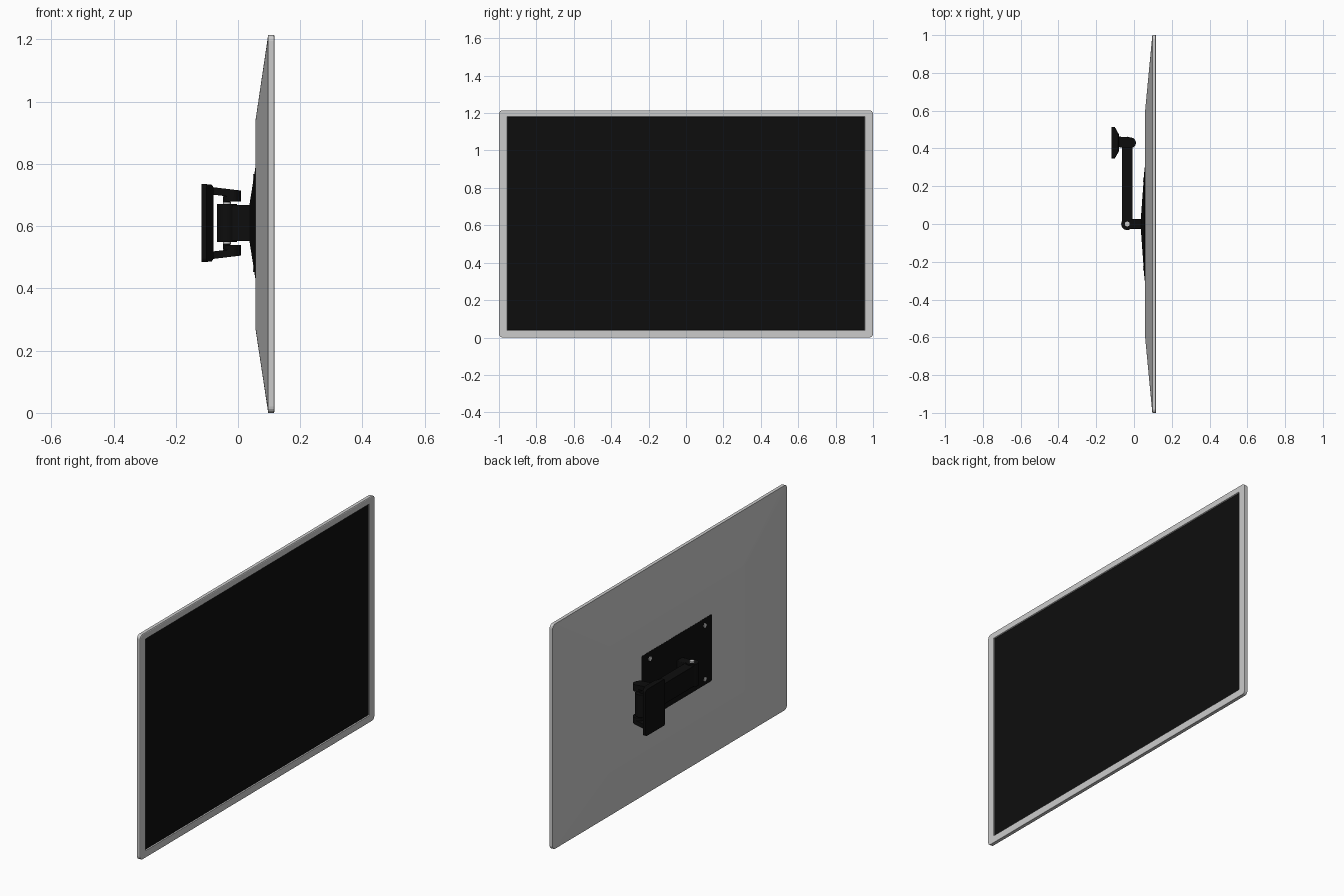
import bpy, bmesh, math
from mathutils import Vector

if "Cube" in bpy.data.objects:
    bpy.data.objects.remove(bpy.data.objects["Cube"])

black = bpy.data.materials.new("black")
black.diffuse_color = (0.004, 0.004, 0.004, 1)
black.use_nodes = True
black.node_tree.nodes["Principled BSDF"].inputs["Base Color"].default_value = black.diffuse_color
ZC = 0.61  # mount centre height


def rect(x, hy, z0, z1, r, cy=0.0, n=4):
    """Rounded rectangle ring in the YZ plane."""
    pts = []
    for k, (sy, z) in enumerate([(1, z1 - r), (-1, z1 - r), (-1, z0 + r), (1, z0 + r)]):
        for i in range(n + 1):
            a = math.pi / 2 * (k + i / n)
            pts.append(Vector((x, cy + sy * (hy - r) + r * math.cos(a), z + r * math.sin(a))))
    return pts


def slot(z, x0, x1, y0, y1, r, n=12):
    """Capsule ring in the XY plane between two centres."""
    ang = math.atan2(y1 - y0, x1 - x0)
    pts = []
    for cx, cy, s in ((x0, y0, math.pi / 2), (x1, y1, -math.pi / 2)):
        for i in range(n + 1):
            a = ang + s + math.pi * i / n
            pts.append(Vector((cx + r * math.cos(a), cy + r * math.sin(a), z)))
    return pts


def loft(name, rings, mat=None, cap_end=True):
    bm = bmesh.new()
    loops = [[bm.verts.new(p) for p in ring] for ring in rings]
    for a, b in zip(loops, loops[1:]):
        for i in range(len(a)):
            j = (i + 1) % len(a)
            bm.faces.new((a[i], a[j], b[j], b[i]))
    bm.faces.new(loops[0][::-1])
    if cap_end:
        bm.faces.new(loops[-1])
    bmesh.ops.recalc_face_normals(bm, faces=bm.faces)
    me = bpy.data.meshes.new(name)
    bm.to_mesh(me)
    bm.free()
    ob = bpy.data.objects.new(name, me)
    bpy.context.collection.objects.link(ob)
    if mat:
        me.materials.append(mat)
    return ob


def cylinder(name, loc, r, depth, axis="Z", mat=None):
    rot = (0, math.pi / 2, 0) if axis == "X" else (0, 0, 0)
    bpy.ops.mesh.primitive_cylinder_add(vertices=24, radius=r, depth=depth, location=loc, rotation=rot)
    ob = bpy.context.object
    ob.name = name
    bpy.ops.object.shade_smooth_by_angle()
    if mat:
        ob.data.materials.append(mat)


# Television casing: tapered back, rim, recessed opening
loft("casing", [
    rect(0.057, 0.58, 0.265, 0.945, 0.01),
    rect(0.097, 1.0, 0.0, 1.215, 0.02),
    rect(0.115, 1.0, 0.0, 1.215, 0.02),
    rect(0.117, 0.997, 0.003, 1.212, 0.02),
    rect(0.117, 0.957, 0.038, 1.182, 0.002),
    rect(0.111, 0.955, 0.04, 1.18, 0.002),
], cap_end=False)
loft("screen", [rect(0.105, 0.955, 0.04, 1.18, 0.002),
                rect(0.1112, 0.955, 0.04, 1.18, 0.002)], black)

# Mounting plate on the back, with corner screws
loft("mounting_plate", [
    rect(0.060, 0.30, ZC - 0.18, ZC + 0.18, 0.004),
    rect(0.056, 0.30, ZC - 0.18, ZC + 0.18, 0.004),
    rect(0.037, 0.04, ZC - 0.06, ZC + 0.06, 0.004),
], black)
for sy in (-1, 1):
    for sz in (-1, 1):
        cylinder("plate_screw", (0.053, sy * 0.235, ZC + sz * 0.145), 0.012, 0.010, "X")

# Hinge block joining the plate to the swing arm
loft("hinge_block", [rect(0.042, 0.026, ZC - 0.058, ZC + 0.058, 0.004),
                     rect(-0.03, 0.026, ZC - 0.058, ZC + 0.058, 0.004)], black)

# Swing arm with rounded knuckles at both ends
loft("swing_arm", [slot(ZC - 0.055, -0.036, -0.036, 0, 0.43, 0.027),
                   slot(ZC + 0.055, -0.036, -0.036, 0, 0.43, 0.027)], black)
for y in (0, 0.43):
    cylinder("arm_knuckle", (-0.036, y, ZC), 0.032, 0.122, "Z", black)
cylinder("front_pivot_pin", (-0.036, 0, ZC), 0.013, 0.136)
cylinder("rear_pivot_pin", (-0.036, 0.43, ZC), 0.012, 0.17, "Z", black)

# Wall bracket: base plate and two slightly sloping lugs
loft("wall_plate", [
    rect(-0.118, 0.084, 0.485, 0.735, 0.012, 0.43),
    rect(-0.102, 0.084, 0.485, 0.735, 0.012, 0.43),
    rect(-0.084, 0.052, 0.487, 0.733, 0.012, 0.43),
    rect(-0.079, 0.045, 0.495, 0.725, 0.012, 0.43),
], black)
for s in (-1, 1):
    rings = []
    for d in (0.084, 0.108):
        ring = slot(0, -0.085, -0.018, 0.435, 0.43, 0.028)
        for p in ring:
            p.z = ZC + s * (d - 0.12 * (p.x + 0.02))
        rings.append(ring)
    loft("upper_lug" if s > 0 else "lower_lug", rings, black)
    cylinder("lug_end_cap", (-0.018, 0.43, ZC + s * 0.082), 0.028, 0.024, "Z", black)
